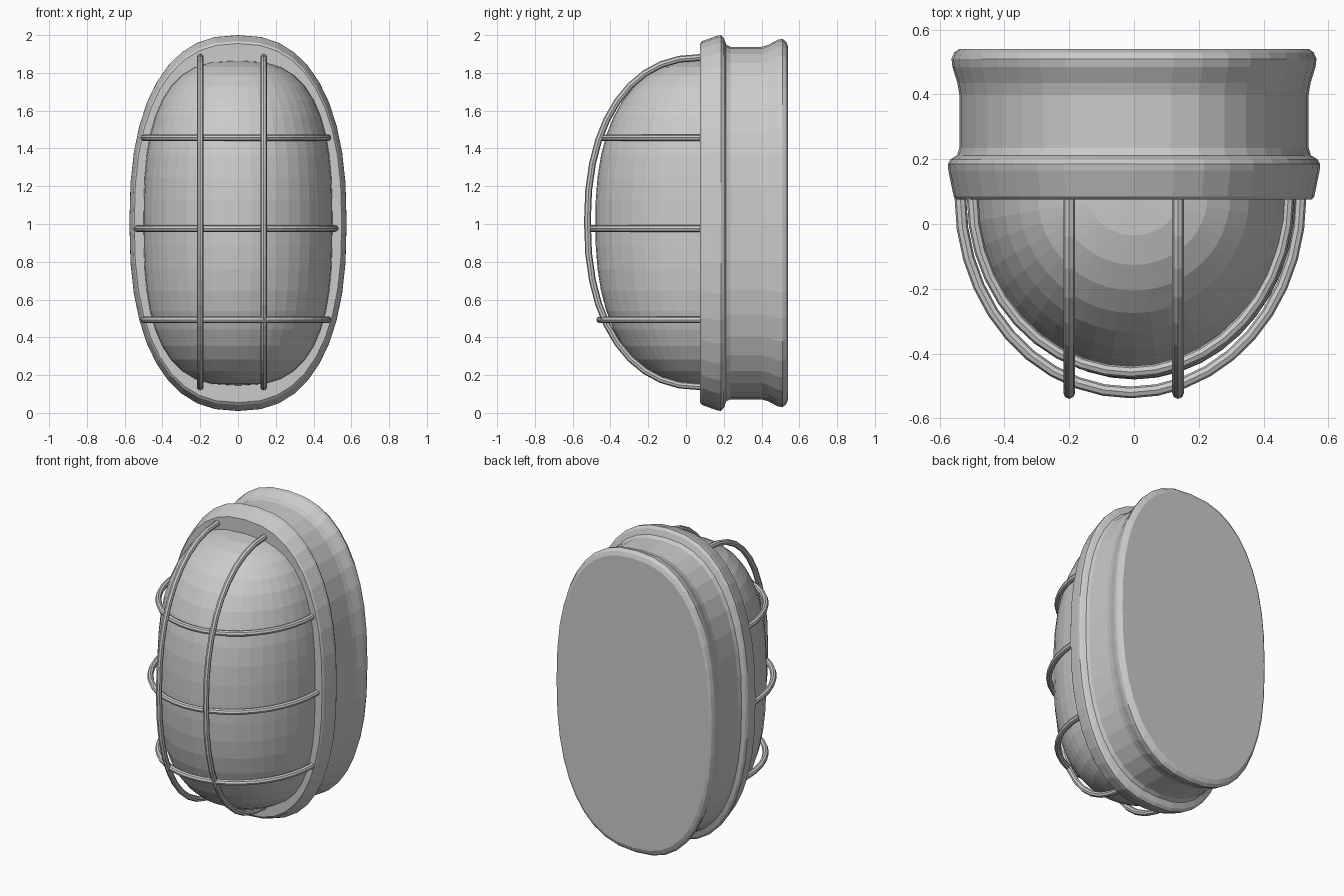
import bpy
import bmesh
from math import sin, cos, pi

if "Cube" in bpy.data.objects:
    bpy.data.objects.remove(bpy.data.objects["Cube"])

ZC = 1.005  # height of the centre line


def spow(v, p):
    return (1 if v >= 0 else -1) * abs(v) ** p


def finish(name, bm):
    bmesh.ops.remove_doubles(bm, verts=bm.verts, dist=0.0005)
    bmesh.ops.recalc_face_normals(bm, faces=bm.faces)
    me = bpy.data.meshes.new(name)
    bm.to_mesh(me)
    bm.free()
    ob = bpy.data.objects.new(name, me)
    bpy.context.collection.objects.link(ob)
    return ob


# Housing: oval rings of varying scale along y
def housing():
    bm = bmesh.new()
    n, seg = 2.4, 40
    profile = [(0.075, 0.955), (0.085, 0.968), (0.165, 0.997), (0.185, 1.0), (0.2, 0.985),
               (0.212, 0.95), (0.235, 0.938), (0.4, 0.938), (0.435, 0.948), (0.485, 0.975),
               (0.51, 0.98), (0.53, 0.965), (0.54, 0.94)]
    rings = []
    for y, s in profile:
        ring = []
        for i in range(seg):
            a = 2 * pi * i / seg
            ring.append(bm.verts.new((0.575 * s * spow(cos(a), 2 / n), y,
                                      ZC + 0.995 * s * spow(sin(a), 2 / n))))
        rings.append(ring)
    for r0, r1 in zip(rings, rings[1:]):
        for i in range(seg):
            j = (i + 1) % seg
            bm.faces.new((r0[i], r0[j], r1[j], r1[i]))
    bm.faces.new(rings[0])
    bm.faces.new(rings[-1])
    finish("housing", bm)


# Lens: half dome made of half-ellipse rows stacked along z
def lens():
    bm = bmesh.new()
    rows, cols = 22, 22
    grid = []
    for r in range(rows + 1):
        t = sin(-pi / 2 + pi * r / rows)
        rest = lambda n: max(0.0, 1 - abs(t) ** n) ** (1 / n)
        w, d = 0.5 * rest(2.8), 0.565 * rest(2.4)
        grid.append([bm.verts.new((w * cos(pi * c / cols), 0.085 - d * sin(pi * c / cols),
                                   ZC + 0.86 * t)) for c in range(cols + 1)])
    for g0, g1 in zip(grid, grid[1:]):
        for c in range(cols):
            bm.faces.new((g0[c], g0[c + 1], g1[c + 1], g1[c]))
    finish("lens", bm)


# Guard wires: round bars following an arch
def wire(name, points):
    cu = bpy.data.curves.new(name, 'CURVE')
    cu.dimensions = '3D'
    cu.bevel_depth = 0.018
    cu.bevel_resolution = 2
    cu.use_fill_caps = True
    sp = cu.splines.new('POLY')
    sp.points.add(len(points) - 1)
    for p, co in zip(sp.points, points):
        p.co = (*co, 1)
    ob = bpy.data.objects.new(name, cu)
    bpy.context.collection.objects.link(ob)
    bpy.ops.object.select_all(action='DESELECT')
    ob.select_set(True)
    bpy.context.view_layer.objects.active = ob
    bpy.ops.object.convert(target='MESH')
    for f in bpy.context.object.data.polygons:
        f.use_smooth = False


def arch(half, depth, n, steps=20):
    pts = [(half * spow(cos(pi * i / steps), 2 / n), 0.08 - depth * abs(sin(pi * i / steps)) ** (2 / n))
           for i in range(steps + 1)]
    return [(pts[0][0], 0.1)] + pts + [(pts[-1][0], 0.1)]


housing()
lens()
for name, z, half, depth in (("lower", 0.493, 0.487, 0.537), ("middle", 0.976, 0.525, 0.6),
                             ("upper", 1.457, 0.487, 0.537)):
    wire("guard_bar_" + name, [(u - 0.011, v, z) for u, v in arch(half, depth, 2.0)])
for name, x in (("left", -0.2), ("right", 0.136)):
    wire("guard_rail_" + name, [(x, v, 1.01 + u) for u, v in arch(0.872, 0.602, 2.25)])
